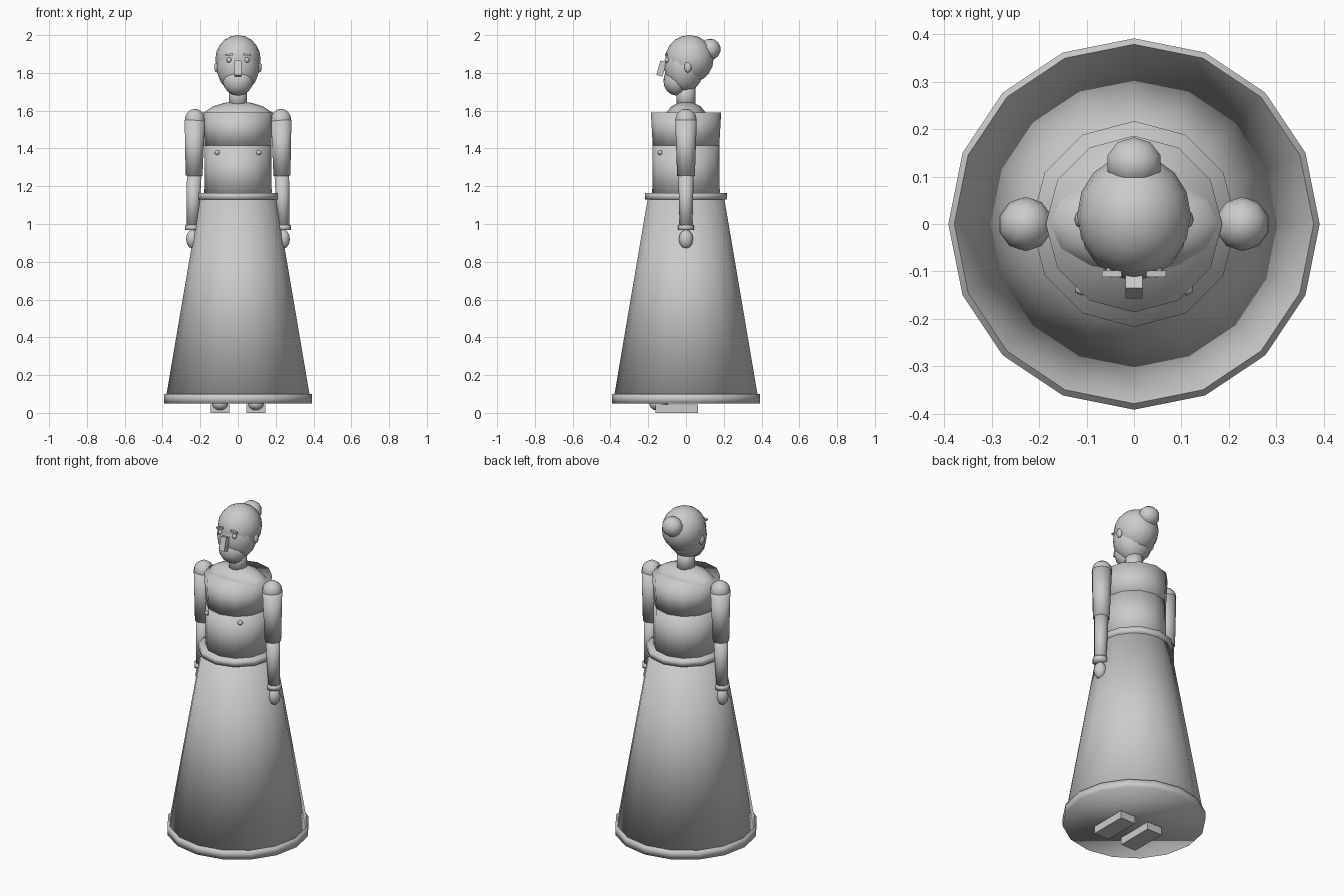
import bpy
from math import radians, pi
from mathutils import Vector

if "Cube" in bpy.data.objects:
    bpy.data.objects.remove(bpy.data.objects["Cube"])


def finish(ob, name, smooth=True):
    ob.name = name
    for p in ob.data.polygons:
        p.use_smooth = smooth
    return ob


def frustum(name, p0, p1, r0, r1, sides):
    """Tapered cylinder between two points."""
    a, b = Vector(p0), Vector(p1)
    d = b - a
    bpy.ops.mesh.primitive_cone_add(vertices=sides, radius1=r0, radius2=r1,
                                    depth=d.length, location=(a + b) / 2)
    ob = bpy.context.object
    ob.rotation_euler = (0, d.angle(Vector((0, 0, 1))) * (1 if d.x >= 0 else -1), 0)
    return finish(ob, name)


def ball(name, loc, radii, seg=12, rings=8):
    bpy.ops.mesh.primitive_uv_sphere_add(segments=seg, ring_count=rings,
                                         radius=1, location=loc)
    ob = bpy.context.object
    ob.scale = radii
    return finish(ob, name)


def box(name, loc, size, rot=(0, 0, 0)):
    bpy.ops.mesh.primitive_cube_add(size=1, location=loc, rotation=rot)
    ob = bpy.context.object
    ob.scale = size
    return finish(ob, name, False)


# Gown
frustum("skirt", (0, 0, 0.055), (0, 0, 1.15), 0.386, 0.2, 16)
frustum("hem", (0, 0, 0.05), (0, 0, 0.10), 0.391, 0.391, 16)
frustum("belt", (0, 0, 1.13), (0, 0, 1.165), 0.217, 0.217, 12)
frustum("bodice", (0, 0, 1.14), (0, 0, 1.415), 0.179, 0.177, 12)
frustum("chest", (0, 0, 1.41), (0, 0, 1.59), 0.176, 0.186, 12)
ball("shoulder_yoke", (0, 0, 1.56), (0.19, 0.11, 0.088))

# Neck and head
frustum("neck", (0, 0, 1.61), (0, 0, 1.74), 0.052, 0.05, 10)
ball("face", (0, -0.01, 1.83), (0.112, 0.105, 0.135), 16, 10)
ball("jaw", (0, -0.05, 1.758), (0.08, 0.07, 0.078), 12, 8)
ball("hair", (0, 0.018, 1.873), (0.12, 0.128, 0.127), 16, 10)
ball("hair_bun", (0, 0.128, 1.925), (0.06, 0.056, 0.056), 10, 7)
box("nose", (0, -0.13, 1.823), (0.036, 0.034, 0.08), (radians(-16), 0, 0))
box("mouth", (0, -0.105, 1.765), (0.07, 0.015, 0.007))

# Mirrored parts
for s, side in ((1, "left"), (-1, "right")):
    ball(f"{side}_eye", (s * 0.047, -0.1, 1.868), (0.014, 0.013, 0.014), 8, 6)
    box(f"{side}_eyebrow", (s * 0.046, -0.105, 1.896), (0.042, 0.014, 0.01),
        (0, s * radians(8), 0))
    ball(f"{side}_ear", (s * 0.112, 0.01, 1.83), (0.014, 0.019, 0.028), 8, 6)
    ball(f"{side}_bust_point", (s * 0.11, -0.137, 1.378), (0.016, 0.014, 0.013), 6, 4)

    ball(f"{side}_shoulder", (s * 0.228, 0, 1.55), (0.057, 0.057, 0.06), 10, 8)
    frustum(f"{side}_upper_arm", (s * 0.233, 0, 1.255), (s * 0.229, 0, 1.55),
            0.047, 0.057, 10)
    frustum(f"{side}_forearm", (s * 0.241, 0, 0.98), (s * 0.232, 0, 1.27),
            0.034, 0.041, 10)
    frustum(f"{side}_cuff", (s * 0.241, 0, 0.968), (s * 0.241, 0, 0.995),
            0.042, 0.042, 10)
    ball(f"{side}_hand", (s * 0.241, 0, 0.92), (0.036, 0.038, 0.05), 10, 6)

    box(f"{side}_shoe", (s * 0.095, -0.05, 0.0225), (0.1, 0.225, 0.045))
    ball(f"{side}_shoe_toe", (s * 0.095, -0.145, 0.047), (0.045, 0.05, 0.036), 10, 6)
